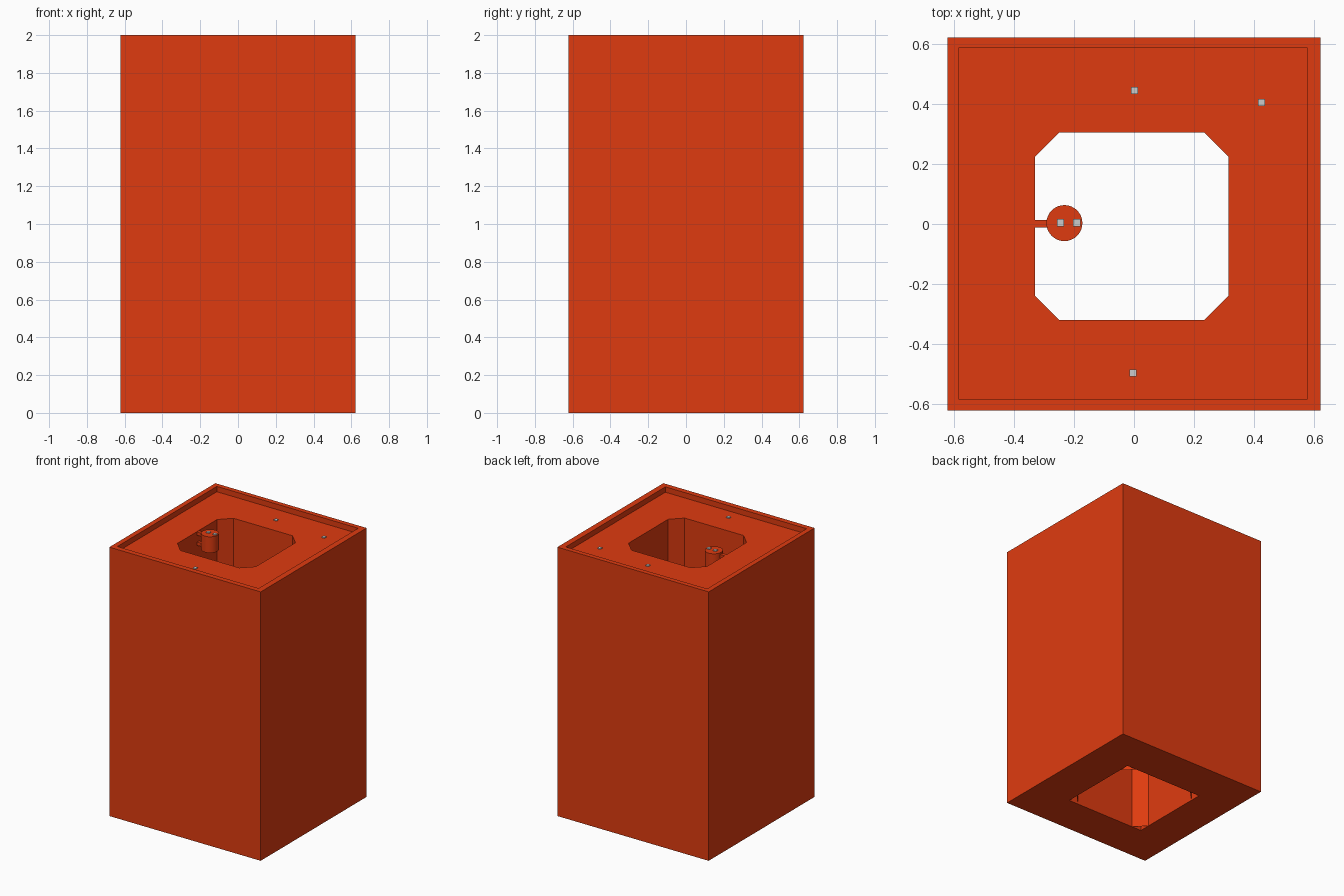
import bpy, bmesh

if "Cube" in bpy.data.objects:
    bpy.data.objects.remove(bpy.data.objects["Cube"])

TOP = 2.0
FLOOR = 1.96
H = 0.6225
HOLE = (-0.33, 0.315, -0.32, 0.305)      # x0, x1, y0, y1
CUT = 0.08                               # corner chamfer of the shaft

orange = bpy.data.materials.new("orange")
orange.diffuse_color = (0.74, 0.044, 0.005, 1)
orange.use_nodes = True
orange.node_tree.nodes["Principled BSDF"].inputs["Base Color"].default_value = orange.diffuse_color


def add_mesh(name, bm, mat=None):
    bmesh.ops.recalc_face_normals(bm, faces=bm.faces)
    me = bpy.data.meshes.new(name)
    bm.to_mesh(me)
    bm.free()
    ob = bpy.data.objects.new(name, me)
    bpy.context.collection.objects.link(ob)
    if mat:
        me.materials.append(mat)
    return ob


def box(name, x0, x1, y0, y1, z0, z1, mat=None):
    bm = bmesh.new()
    bmesh.ops.create_cube(bm, size=1)
    for v in bm.verts:
        v.co.x = x1 if v.co.x > 0 else x0
        v.co.y = y1 if v.co.y > 0 else y0
        v.co.z = z1 if v.co.z > 0 else z0
    return add_mesh(name, bm, mat)


# Outer body: closed loop of rectangles (outside, rim, recessed floor, shaft)
outer = (-H, H, -H, H)
recess = (-0.585, 0.578, -0.583, 0.587)
loops = [(outer, 0), (outer, TOP), (recess, TOP), (recess, FLOOR), (HOLE, FLOOR), (HOLE, 0)]
bm = bmesh.new()
rings = []
for (x0, x1, y0, y1), z in loops:
    rings.append([bm.verts.new((x, y, z)) for x, y in ((x0, y0), (x1, y0), (x1, y1), (x0, y1))])
for i, a in enumerate(rings):
    b = rings[(i + 1) % len(rings)]
    for k in range(4):
        n = (k + 1) % 4
        bm.faces.new((a[k], a[n], b[n], b[k]))
add_mesh("body", bm, orange)

# Chamfer panels closing the four shaft corners, open underneath
for i, sx in enumerate((-1, 1)):
    for j, sy in enumerate((-1, 1)):
        x, y = HOLE[i], HOLE[2 + j]
        bm = bmesh.new()
        a = bm.verts.new((x - sx * CUT, y, FLOOR))
        b = bm.verts.new((x, y - sy * CUT, FLOOR))
        c = bm.verts.new((x, y, FLOOR))
        d = bm.verts.new((x - sx * CUT, y, 0))
        e = bm.verts.new((x, y - sy * CUT, 0))
        flip = -1 if sx * sy > 0 else 1
        bm.faces.new((a, c, b)[::flip])
        bm.faces.new((a, b, e, d)[::flip])
        add_mesh("shaft_corner", bm, orange)

# Small canister hung in the shaft
bpy.ops.mesh.primitive_cylinder_add(vertices=32, radius=0.06, depth=0.12, location=(-0.232, 0.003, 1.91))
can = bpy.context.object
can.name = "canister"
can.data.materials.append(orange)
bpy.ops.object.shade_smooth_by_angle()

# Two arms holding the canister to the wall
for z in (1.945, 1.87):
    box("canister_arm", HOLE[0], -0.28, -0.011, 0.014, z - 0.0125, z + 0.0125, orange)

# Grey studs on the recessed floor and on the canister
for x, y, z in ((0.002, 0.445, FLOOR), (0.425, 0.405, FLOOR), (-0.003, -0.497, FLOOR),
                (-0.245, 0.004, 1.97), (-0.191, 0.004, 1.97)):
    box("stud", x - 0.012, x + 0.012, y - 0.012, y + 0.012, z - 0.014, z + 0.006)
